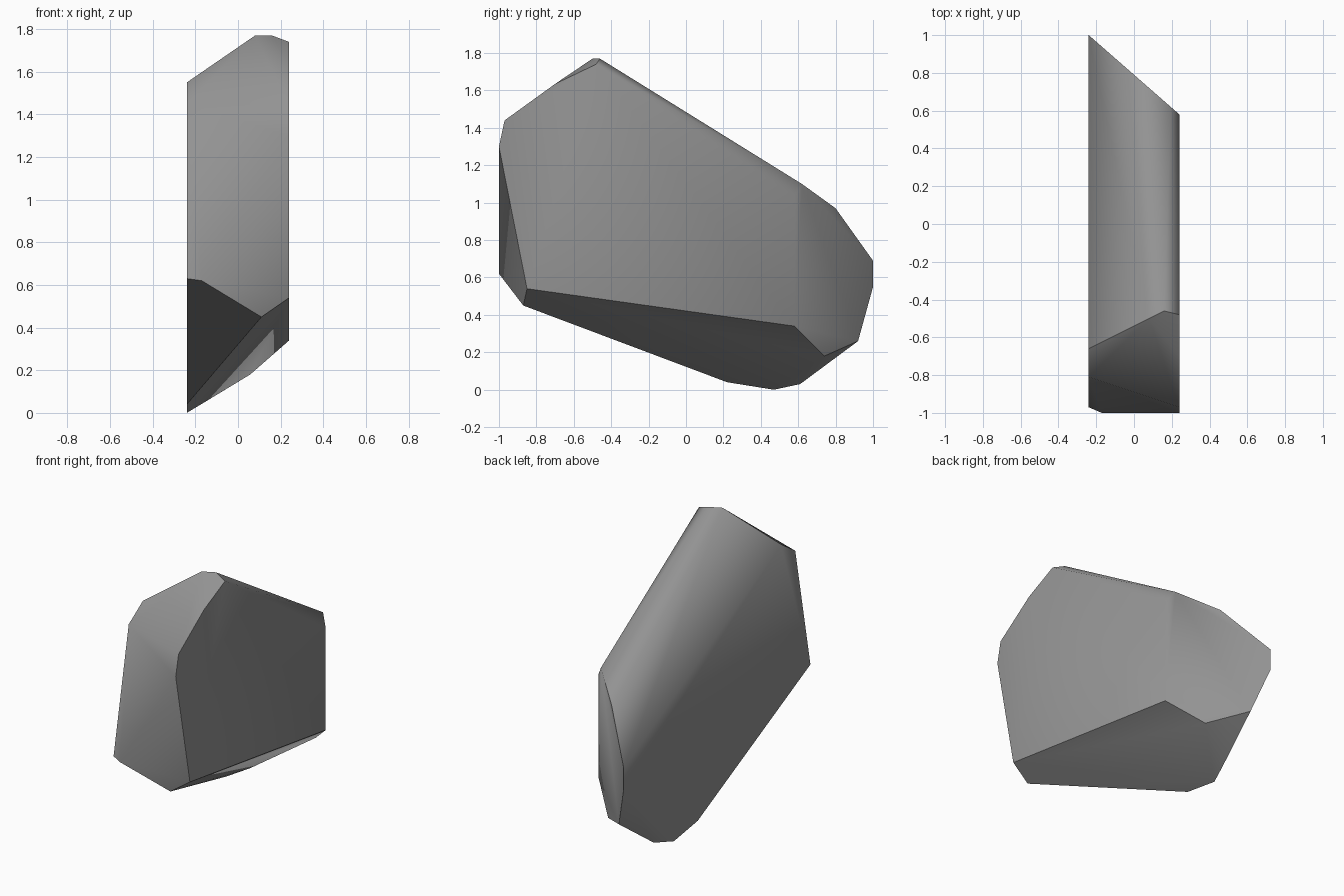
import bpy
import bmesh
import math

cube = bpy.data.objects.get("Cube")
if cube:
    bpy.data.objects.remove(cube, do_unlink=True)

HALF_WIDTH = 0.24


def make_material(name, color):
    """One flat colour for the viewport and for rendering."""
    material = bpy.data.materials.new(name)
    material.use_nodes = True
    material.diffuse_color = color
    shader = material.node_tree.nodes["Principled BSDF"]
    shader.inputs["Base Color"].default_value = color
    shader.inputs["Roughness"].default_value = 0.9
    return material


def slant_x(y):
    """Width position on the slanted rear cut at depth y."""
    return HALF_WIDTH - (y - 0.58) / 0.42 * 2 * HALF_WIDTH


# Outline of the left flat side, as (y, z)
left_side = [(-0.48, 1.74), (-0.70, 1.635), (-0.97, 1.44), (-1, 1.3),
             (-0.85, 0.54), (0.58, 0.34), (0.58, 1.03)]

# Outline of the right flat side, as (y, z)
right_side = [(-0.66, 1.55), (-0.81, 1.45), (-0.97, 0.63), (0.22, 0.04),
              (0.47, 0), (1, 0.55), (1, 0.69)]

# Corners of the slanted rear cut, as (y, z)
rear_cut = [(0.62, 1.1), (0.8, 0.97), (0.92, 0.26), (0.74, 0.18)]

# Chipped corners between the flat sides
chips = [(0.08, -0.5, 1.77), (0.16, -0.46, 1.77), (-0.17, -1, 0.62),
         (0.11, -0.87, 0.45), (-0.19, 0.61, 0.03)]

points = [(HALF_WIDTH, y, z) for y, z in left_side]
points += [(-HALF_WIDTH, y, z) for y, z in right_side]
points += [(slant_x(y), y, z) for y, z in rear_cut]
points += chips

# Wrap the corners into one closed, faceted stone
bm = bmesh.new()
for point in points:
    bm.verts.new(point)
bmesh.ops.convex_hull(bm, input=bm.verts[:])
loose = [vert for vert in bm.verts if not vert.link_faces]
bmesh.ops.delete(bm, geom=loose, context="VERTS")
bmesh.ops.dissolve_limit(bm, angle_limit=math.radians(1),
                         verts=bm.verts[:], edges=bm.edges[:])
bmesh.ops.recalc_face_normals(bm, faces=bm.faces[:])

mesh = bpy.data.meshes.new("rock_slab")
bm.to_mesh(mesh)
bm.free()
rock = bpy.data.objects.new("rock_slab", mesh)
bpy.context.collection.objects.link(rock)
mesh.materials.append(make_material("stone grey", (0.29, 0.29, 0.29, 1)))

# Soft shading over gentle bends, crisp main edges
bpy.ops.object.select_all(action="DESELECT")
rock.select_set(True)
bpy.context.view_layer.objects.active = rock
bpy.ops.object.shade_smooth_by_angle(angle=math.radians(52))
